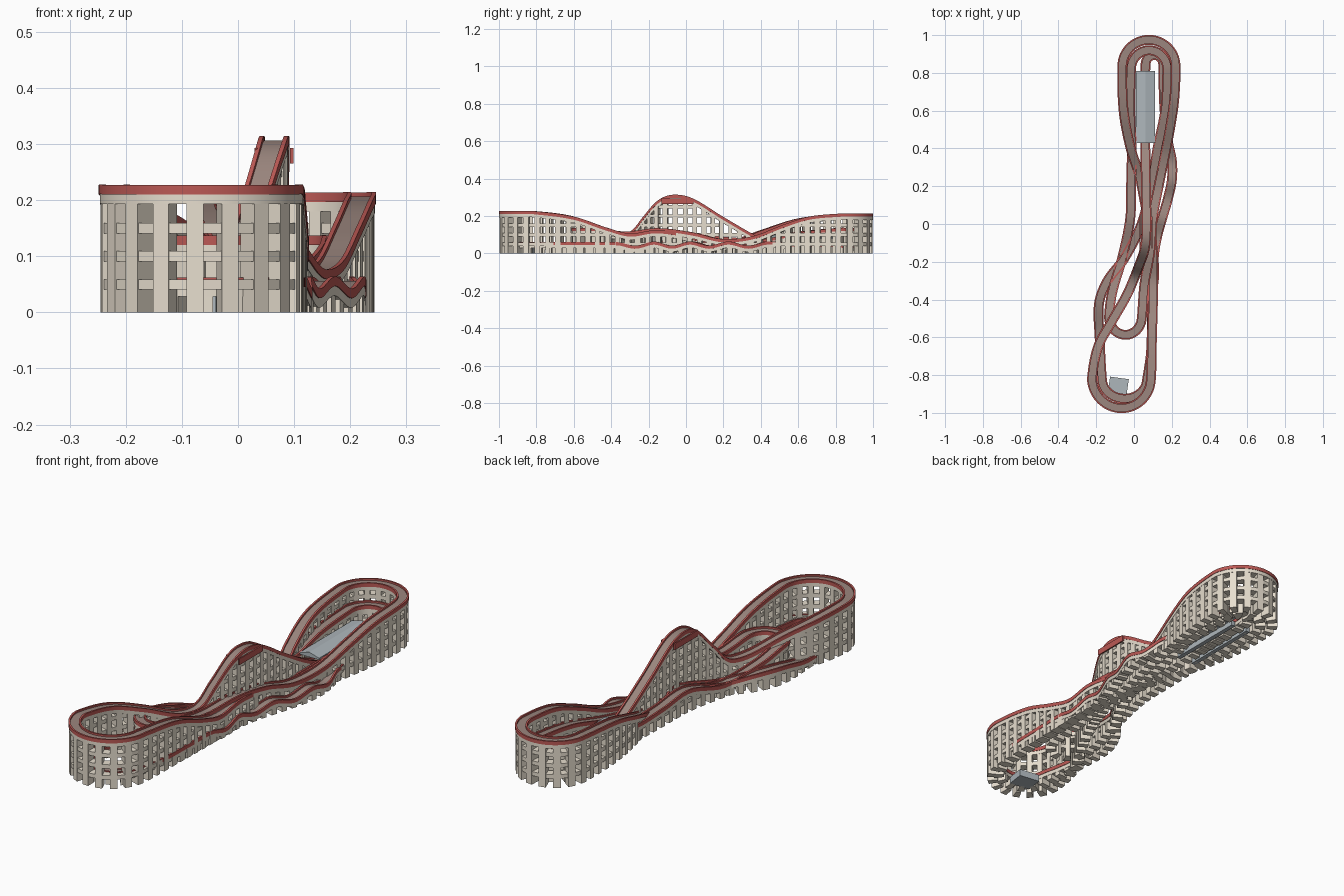
import bpy
import math
from mathutils import Vector

if "Cube" in bpy.data.objects:
    bpy.data.objects.remove(bpy.data.objects["Cube"])


def material(name, rgb):
    m = bpy.data.materials.new(name)
    m.diffuse_color = (*rgb, 1)
    m.use_nodes = True
    m.node_tree.nodes["Principled BSDF"].inputs["Base Color"].default_value = m.diffuse_color
    return m


RED = material("red_paint", (0.50, 0.10, 0.09))
BROWN = material("brown_planks", (0.33, 0.24, 0.21))
CREAM = material("cream_timber", (0.80, 0.73, 0.62))
GREY = material("grey_roof", (0.42, 0.47, 0.50))


def make(name, verts, faces, mat):
    me = bpy.data.meshes.new(name)
    me.from_pydata(verts, [], faces)
    me.materials.append(mat)
    ob = bpy.data.objects.new(name, me)
    bpy.context.collection.objects.link(ob)
    return ob


def turn(cx, cy, rx, ry, a0, a1, z, n=8):
    """Half-ellipse turnaround as path points."""
    out = []
    for i in range(n + 1):
        a = math.radians(a0 + (a1 - a0) * i / n)
        out.append((cx + rx * math.cos(a), cy + ry * math.sin(a), z))
    return out


# ---- Circuit centre line, in riding order ----
path = [(0.06, 0.72, 0.03), (0.06, 0.52, 0.03), (0.06, 0.40, 0.07),
        (0.063, 0.20, 0.183), (0.066, 0.03, 0.285), (0.064, -0.07, 0.302),
        (0.055, -0.14, 0.275), (0.027, -0.22, 0.185), (0.0, -0.29, 0.105),
        (-0.04, -0.38, 0.10), (-0.12, -0.52, 0.155), (-0.19, -0.65, 0.195)]
path += turn(-0.066, -0.815, 0.156, 0.16, 180, 360, 0.215)       # high south turn
path += [(0.095, -0.60, 0.185), (0.10, -0.42, 0.125), (0.10, -0.30, 0.095),
         (0.10, -0.17, 0.112), (0.09, -0.05, 0.10), (0.06, 0.10, 0.06),
         (0.03, 0.25, 0.06), (-0.02, 0.41, 0.115), (-0.055, 0.60, 0.175)]
path += turn(0.079, 0.835, 0.141, 0.14, 180, 0, 0.202)           # high north turn
path += [(0.213, 0.66, 0.185), (0.193, 0.52, 0.14), (0.163, 0.36, 0.08),
         (0.13, 0.20, 0.065), (0.10, 0.04, 0.10), (0.085, -0.15, 0.123),
         (0.055, -0.32, 0.105)]
path += turn(-0.045, -0.49, 0.087, 0.097, 0, -180, 0.125)        # middle south turn
path += [(-0.115, -0.36, 0.09), (-0.06, -0.17, 0.05), (-0.02, 0.03, 0.09),
         (-0.015, 0.22, 0.075), (-0.012, 0.40, 0.07), (-0.02, 0.60, 0.105)]
path += turn(0.08, 0.82, 0.096, 0.10, 180, 0, 0.125)             # middle north turn
path += [(0.165, 0.60, 0.10), (0.125, 0.40, 0.06), (0.09, 0.20, 0.04),
         (0.04, 0.0, 0.07), (-0.05, -0.18, 0.05), (-0.14, -0.30, 0.07),
         (-0.185, -0.42, 0.07), (-0.182, -0.60, 0.035)]
path += turn(-0.05, -0.82, 0.12, 0.105, 180, 360, 0.05)          # low south turn
path += [(0.09, -0.68, 0.05), (0.095, -0.50, 0.05), (0.098, -0.36, 0.048)]
for k in range(8):                                               # bunny hops
    y = -0.27 + 0.1 * k
    x = 0.155 + 0.052 * math.sin(min(1.0, (y - 0.05) / 0.27) * math.pi / 2) if y > -0.2 else 0.107
    path.append((x - max(0, y - 0.3) * 0.2, y, 0.03 if k % 2 == 0 else 0.052))
path += [(0.162, 0.60, 0.04), (0.156, 0.75, 0.04)]
path += turn(0.108, 0.845, 0.047, 0.05, 0, 180, 0.035, 6)        # station turn


def smooth_closed(pts, step):
    """Hermite spline through the points, resampled at an even step."""
    p = [Vector(q) for q in pts]
    n = len(p)
    d = [(p[(i + 1) % n] - p[i]).length for i in range(n)]
    m = [(p[(i + 1) % n] - p[i - 1]) / (d[i] + d[i - 1]) for i in range(n)]
    fine = []
    for i in range(n):
        a, b, ta, tb = p[i], p[(i + 1) % n], m[i] * d[i], m[(i + 1) % n] * d[i]
        for k in range(30):
            t = k / 30
            t2, t3 = t * t, t * t * t
            fine.append(a * (2 * t3 - 3 * t2 + 1) + ta * (t3 - 2 * t2 + t)
                        + b * (3 * t2 - 2 * t3) + tb * (t3 - t2))
    out, acc = [fine[0]], 0.0
    for q, r in zip(fine, fine[1:]):
        acc += (r - q).length
        if acc >= step:
            out.append(r)
            acc -= step
    return out


track = smooth_closed(path, 0.0138)
N = len(track)
sides = []
for i in range(N):
    t = track[(i + 1) % N] - track[i - 1]
    sides.append(Vector((t.y, -t.x, 0)).normalized())

BOX = [(0, 1, 2, 3), (7, 6, 5, 4), (0, 4, 5, 1), (1, 5, 6, 2), (2, 6, 7, 3), (3, 7, 4, 0)]


def sweep(name, o0, o1, z0, z1, mat):
    """Rectangular profile run round the whole circuit."""
    verts, faces = [], []
    for i in range(N):
        for o, z in ((o0, z0), (o1, z0), (o1, z1), (o0, z1)):
            verts.append(track[i] + sides[i] * o + Vector((0, 0, z)))
        j = (i + 1) % N
        for k in range(4):
            l = (k + 1) % 4
            faces.append((i * 4 + k, i * 4 + l, j * 4 + l, j * 4 + k))
    ob = make(name, verts, faces, mat)
    bpy.context.view_layer.objects.active = ob
    ob.select_set(True)
    bpy.ops.object.shade_smooth_by_angle(angle=math.radians(30))
    ob.select_set(False)


sweep("track_deck", -0.019, 0.019, -0.004, 0.004, BROWN)
sweep("left_rail", -0.026, -0.018, -0.005, 0.012, RED)
sweep("right_rail", 0.018, 0.026, -0.005, 0.012, RED)
sweep("track_ledger", -0.024, 0.024, -0.022, -0.004, CREAM)


def span(verts, faces, i, j, w, z0, bottom, top):
    """Box between two track stations; bottom/top are heights for each end."""
    n = len(verts)
    for k, e in ((i, 0), (j, 1)):
        c, s = track[k % N], sides[k % N] * w
        for sg, h in ((-1, bottom[e]), (1, bottom[e]), (1, top[e]), (-1, top[e])):
            verts.append((c.x + s.x * sg, c.y + s.y * sg, h))
    faces.extend(tuple(n + q for q in f) for f in BOX)


# ---- Timber trestle: posts under the track and level cross beams ----
pv, pf, bv, bf = [], [], [], []
for i in range(1, N - 4, 4):
    tops = [track[k].z - 0.015 for k in (i - 1, i + 1)]
    if min(tops) > 0.004:
        span(pv, pf, i - 1, i + 1, 0.023, 0, (0, 0), tops)
    for lv in (0.05, 0.10, 0.15, 0.20, 0.25):
        if min(track[i + 1].z, track[i + 3].z) > lv + 0.022:
            span(bv, bf, i + 1, i + 3, 0.020, 0, (lv - 0.009,) * 2, (lv + 0.009,) * 2)
make("trestle_posts", pv, pf, CREAM)
make("trestle_beams", bv, bf, CREAM)


def box(name, x, y, z, sx, sy, sz, mat, rz=0.0):
    bpy.ops.mesh.primitive_cube_add(size=1, location=(x, y, z), rotation=(0, 0, rz))
    ob = bpy.context.object
    ob.name = name
    ob.scale = (sx, sy, sz)
    ob.data.materials.append(mat)
    return ob


# ---- Station: gabled roof on corner posts ----
rv = []
for y in (0.43, 0.81):
    rv += [(0.01, y, 0.078), (0.11, y, 0.078), (0.11, y, 0.086), (0.06, y, 0.10), (0.01, y, 0.086)]
make("station_roof", rv, [(0, 1, 2, 3, 4), (9, 8, 7, 6, 5)]
     + [(k, k + 5, (k + 1) % 5 + 5, (k + 1) % 5) for k in range(5)], GREY)
for x in (0.018, 0.102):
    for y in (0.45, 0.56, 0.68, 0.79):
        box("station_post", x, y, 0.04, 0.008, 0.008, 0.08, CREAM)
    box("station_platform", x, 0.62, 0.012, 0.02, 0.38, 0.024, GREY)

# ---- Small shed inside the south turn ----
box("south_shed", -0.083, -0.857, 0.016, 0.10, 0.085, 0.032, GREY, math.radians(-8))

# ---- Blank sign boards either side of the summit ----
for x in (0.032, 0.096):
    box("summit_sign_board", x, -0.045, 0.279, 0.006, 0.17, 0.028, RED)
